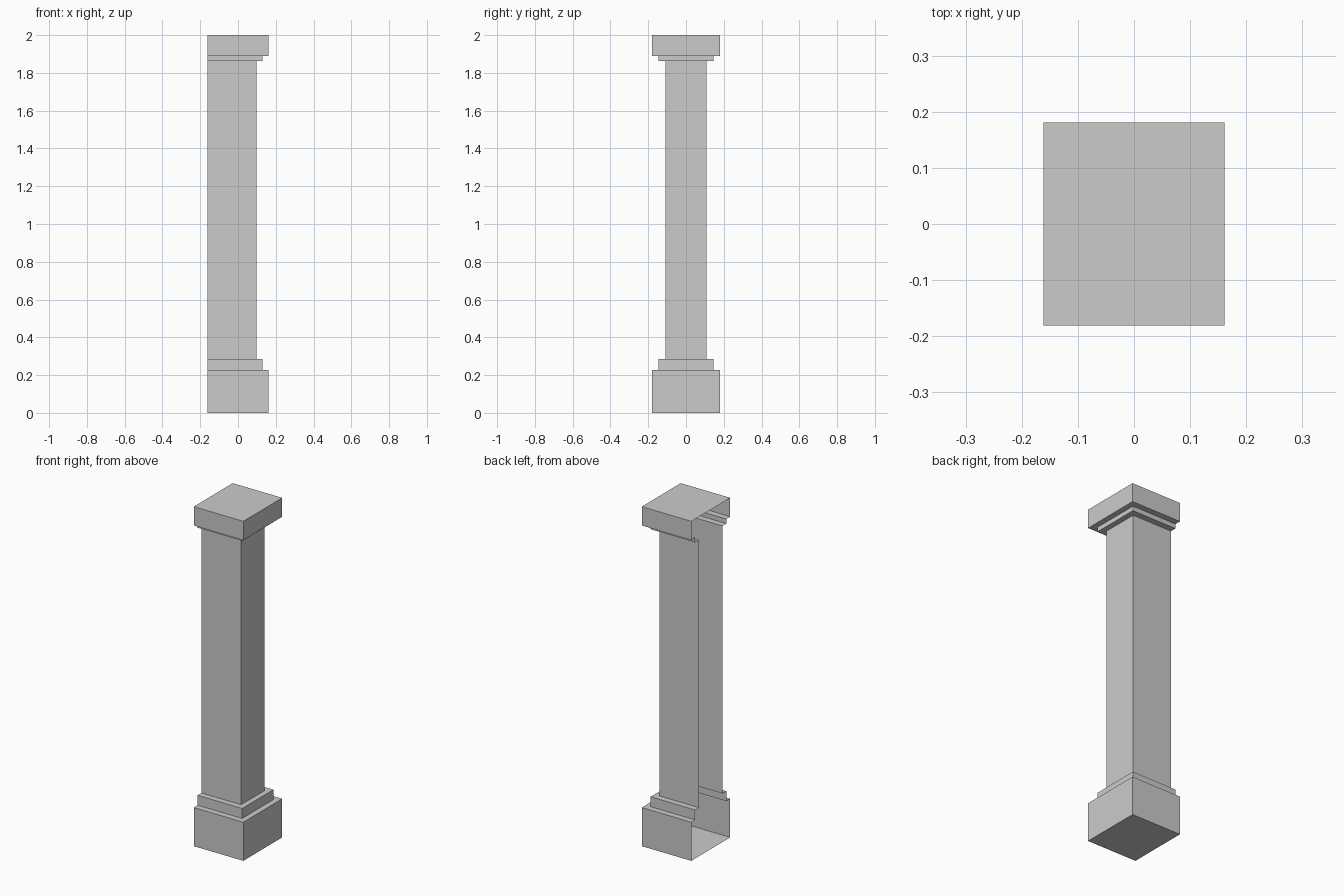
import bpy, bmesh

if "Cube" in bpy.data.objects:
    bpy.data.objects.remove(bpy.data.objects["Cube"])

# Stepped side profile: (x of right face, half depth in y, z)
BACK_X = -0.1615
BLOCK, STEP, SHAFT = (0.1615, 0.181), (0.129, 0.145), (0.097, 0.109)
bands = [(BLOCK, 0.0, 0.2275), (STEP, 0.2275, 0.286), (SHAFT, 0.286, 1.862),
         (STEP, 1.862, 1.889), (BLOCK, 1.889, 2.0)]
profile = [(*size, z) for size, z0, z1 in bands for z in (z0, z1)]

bm = bmesh.new()

# U-shaped rings, open on the -x wall side
rings = [[bm.verts.new(p) for p in ((BACK_X, -d, z), (x, -d, z), (x, d, z), (BACK_X, d, z))]
         for x, d, z in profile]

# Walls and ledges between successive rings
for a, b in zip(rings, rings[1:]):
    for i in range(3):
        bm.faces.new((a[i], a[i + 1], b[i + 1], b[i]))

# Bottom and top caps
bm.faces.new(rings[0][::-1])
bm.faces.new(rings[-1])

mesh = bpy.data.meshes.new("pilaster")
bm.to_mesh(mesh)
bm.free()
bpy.context.collection.objects.link(bpy.data.objects.new("pilaster", mesh))
